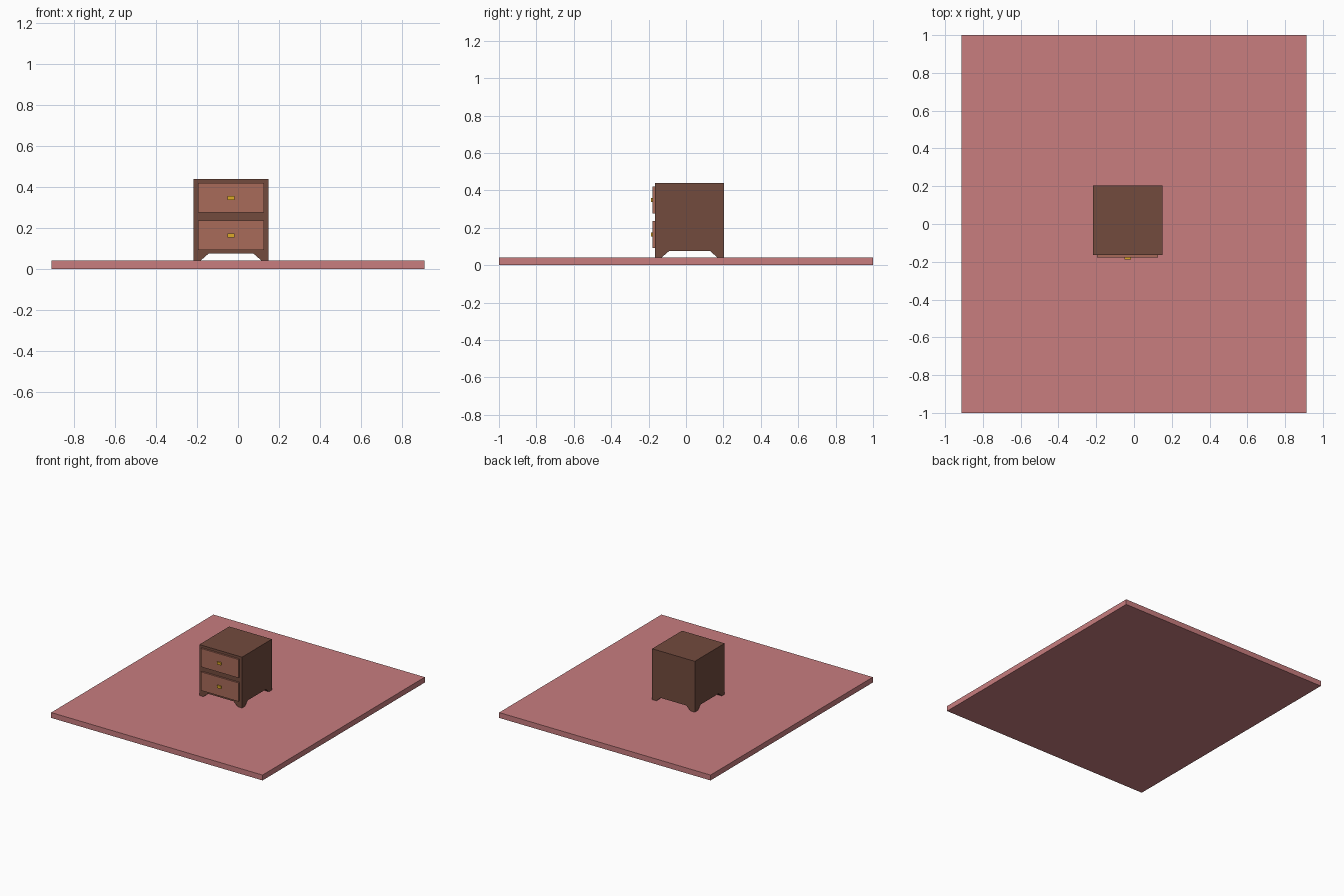
import bpy, bmesh
from mathutils import Vector

if "Cube" in bpy.data.objects:
    bpy.data.objects.remove(bpy.data.objects["Cube"])


def material(name, rgb):
    m = bpy.data.materials.new(name)
    m.diffuse_color = (*rgb, 1)
    m.use_nodes = True
    m.node_tree.nodes["Principled BSDF"].inputs["Base Color"].default_value = m.diffuse_color
    return m


PINK = material("pink_floor", (0.578, 0.205, 0.212))
DARK = material("dark_wood", (0.171, 0.070, 0.048))
LIGHT = material("light_wood", (0.392, 0.147, 0.102))
BRASS = material("brass", (0.716, 0.402, 0.021))


def box(name, lo, hi, mat):
    """Box between two corners; returns the object."""
    bm = bmesh.new()
    bmesh.ops.create_cube(bm, size=1)
    lo, hi = Vector(lo), Vector(hi)
    for v in bm.verts:
        v.co = Vector([lo[i] + (v.co[i] + 0.5) * (hi[i] - lo[i]) for i in range(3)])
    me = bpy.data.meshes.new(name)
    bm.to_mesh(me)
    bm.free()
    me.materials.append(mat)
    ob = bpy.data.objects.new(name, me)
    bpy.context.collection.objects.link(ob)
    return ob


FLOOR = 0.042        # top of the floor slab
CX, CY = -0.034, 0.019
HALF = 0.184         # half width of the cabinet
BASE, TOP = 0.075, 0.439

# Floor slab
box("floor_slab", (-0.912, -1, 0), (0.912, 1, FLOOR), PINK)

# Cabinet body
box("cabinet_body", (CX - HALF, CY - HALF, BASE), (CX + HALF, CY + HALF, TOP), DARK)

# Corner feet: outer faces flush with the body, inner faces tapering downward
for sx, side in ((-1, "left"), (1, "right")):
    for sy, end in ((-1, "front"), (1, "back")):
        ox, oy = CX + sx * HALF, CY + sy * HALF
        ix, iy = ox - sx * 0.074, oy - sy * 0.074
        foot = box(f"{end}_{side}_foot",
                   (min(ox, ix), min(oy, iy), FLOOR),
                   (max(ox, ix), max(oy, iy), BASE), DARK)
        for v in foot.data.vertices:
            if v.co.z < FLOOR + 0.01:
                if abs(v.co.x - ix) < 1e-4:
                    v.co.x = ox - sx * 0.036
                if abs(v.co.y - iy) < 1e-4:
                    v.co.y = oy - sy * 0.036

# Drawer fronts with their knobs
FRONT = CY - HALF
for name, z0, z1 in (("lower", 0.092, 0.237), ("upper", 0.276, 0.420)):
    mid = (z0 + z1) / 2
    box(f"{name}_drawer", (CX - 0.162, FRONT - 0.013, z0), (CX + 0.162, FRONT + 0.01, z1), LIGHT)
    box(f"{name}_knob", (CX - 0.017, FRONT - 0.023, mid - 0.010),
        (CX + 0.017, FRONT - 0.012, mid + 0.010), BRASS)
